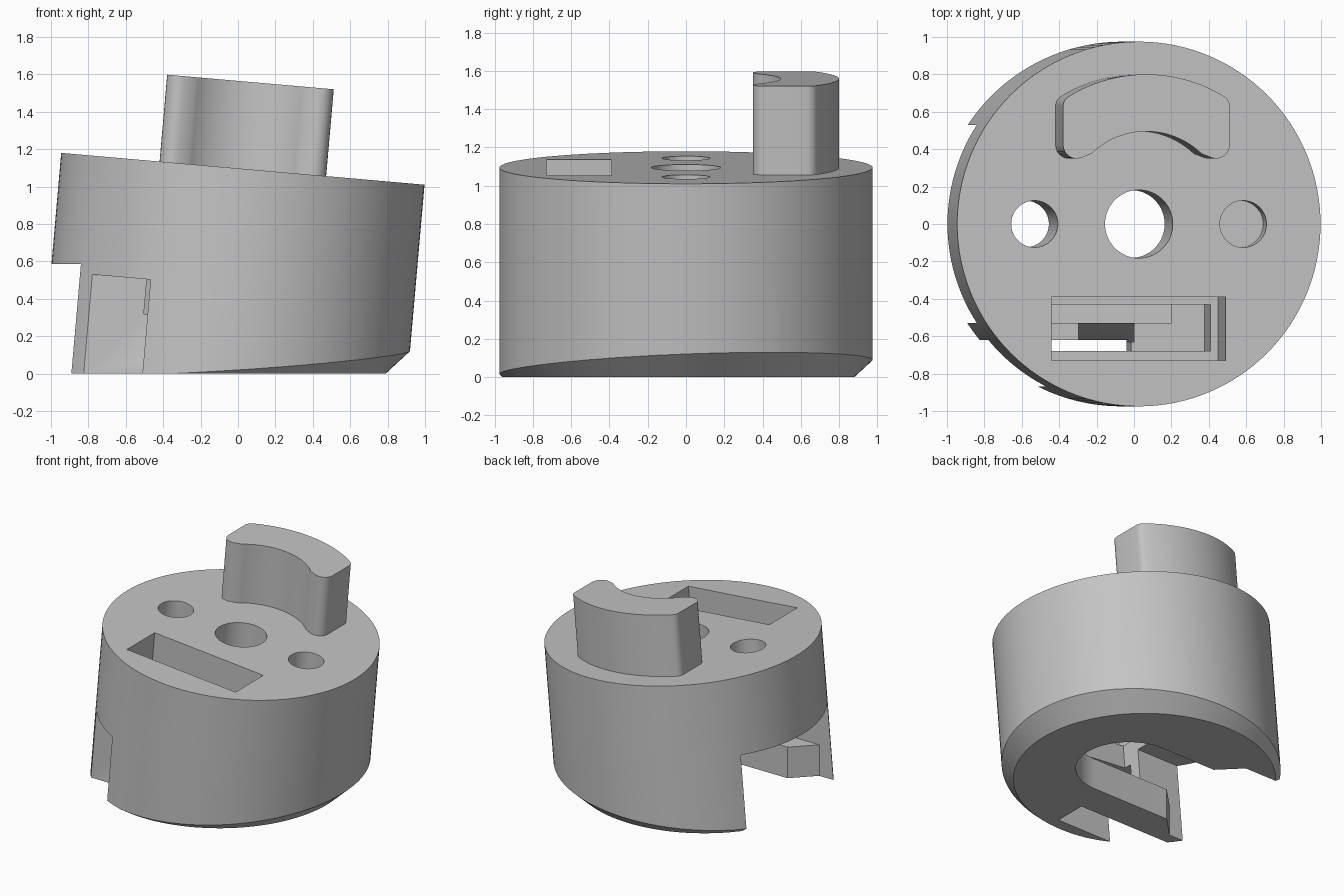
import bpy, bmesh, math
from mathutils import Matrix, Vector

cube = bpy.data.objects.get("Cube")
if cube:
    bpy.data.objects.remove(cube, do_unlink=True)

# Leaning frame: origin at the centre of the upper disc
LEAN = Matrix.Translation((0.026, 0, 1.095)) @ Matrix.Rotation(math.radians(5), 4, 'Y')
WORLD = Matrix.Identity(4)
RADIUS = 0.975

grey = bpy.data.materials.new("plain grey")
grey.use_nodes = True
grey.diffuse_color = (0.55, 0.55, 0.55, 1)
grey.node_tree.nodes["Principled BSDF"].inputs["Base Color"].default_value = (0.55, 0.55, 0.55, 1)


def finish(name, bm, frame):
    bmesh.ops.recalc_face_normals(bm, faces=bm.faces[:])
    mesh = bpy.data.meshes.new(name)
    bm.transform(frame)
    bm.to_mesh(mesh)
    bm.free()
    mesh.materials.append(grey)
    obj = bpy.data.objects.new(name, mesh)
    bpy.context.collection.objects.link(obj)
    return obj


def prism(name, outline, low, high, frame=WORLD, axis='z'):
    """Extrude a flat outline along z, or along x for a (y, z) outline."""
    bm = bmesh.new()
    place = (lambda a, b, h: (a, b, h)) if axis == 'z' else (lambda a, b, h: (h, a, b))
    face = bm.faces.new([bm.verts.new(place(a, b, low)) for a, b in outline])
    moved = bmesh.ops.extrude_face_region(bm, geom=[face])["geom"]
    shift = Vector(place(0, 0, high - low))
    bmesh.ops.translate(bm, vec=shift, verts=[v for v in moved if isinstance(v, bmesh.types.BMVert)])
    return finish(name, bm, frame)


def box(name, x, y, z, frame=WORLD):
    return prism(name, [(x[0], y[0]), (x[1], y[0]), (x[1], y[1]), (x[0], y[1])], z[0], z[1], frame)


def round_solid(name, centre, r_low, r_high, low, high, frame=WORLD, sides=128):
    bm = bmesh.new()
    bmesh.ops.create_cone(bm, cap_ends=True, segments=sides, radius1=r_low,
                          radius2=r_high, depth=high - low)
    bmesh.ops.translate(bm, vec=(*centre, (low + high) / 2), verts=bm.verts[:])
    return finish(name, bm, frame)


def arc(centre, r, start, end, steps):
    angles = [math.radians(start + (end - start) * i / steps) for i in range(steps + 1)]
    return [(centre[0] + r * math.cos(a), centre[1] + r * math.sin(a)) for a in angles]


def combine(target, cutter, operation='DIFFERENCE'):
    mod = target.modifiers.new("cut", 'BOOLEAN')
    mod.operation = operation
    mod.solver = 'EXACT'
    mod.object = cutter
    bpy.context.view_layer.objects.active = target
    bpy.ops.object.modifier_apply(modifier=mod.name)
    bpy.data.objects.remove(cutter, do_unlink=True)


def smooth(obj):
    bpy.ops.object.select_all(action='DESELECT')
    obj.select_set(True)
    bpy.context.view_layer.objects.active = obj
    bpy.ops.object.shade_smooth_by_angle(angle=math.radians(25))


# Leaning drum, trimmed level at the bottom by an offset cone that leaves the chamfer
body = round_solid("body", (0, 0), RADIUS, RADIUS, -1.5, 0, LEAN)
cone = round_solid("chamfer_cone", (-0.13, -0.04), 0.92, 0.92 + 1.08 * 2, 0, 2)
combine(body, cone, 'INTERSECT')

# Round-ended slot in the underside with a flared mouth
slot = arc((0.05, 0), 0.37, -90, 90, 32)
slot += [(-0.42, 0.37), (-0.58, 0.53), (-1.3, 0.53), (-1.3, -0.53), (-0.77, -0.53), (-0.61, -0.37)]
combine(body, prism("slot", slot, -0.2, 0.585))

# Space above the low guide block beside the slot
combine(body, box("guide_gap", (-1.3, 0.2), (-0.53, -0.2), (0.24, 0.585)))

# Side channel opening through the outer wall
combine(body, box("side_channel", (-1.3, 0.03), (-0.87, -0.62), (-1.4, -0.633), LEAN))

# Stepped rectangular pocket in the upper face
combine(body, box("pocket", (-0.468, 0.466), (-0.73, -0.39), (-0.46, 0.2), LEAN))
combine(body, box("inner_pocket", (-0.46, 0.424), (-0.68, -0.43), (-0.82, -0.3), LEAN))
slope = [(-0.52, 0.3), (-0.63, 0.3), (-0.63, 0.06)]
combine(body, prism("pocket_slope", slope, -0.44, 0, WORLD, 'x'))

# Round holes: middle and one side open into the slot, the other is shallow
for name, x, r, depth in (("middle_hole", 0, 0.182, 0.7),
                          ("open_hole", -0.56, 0.125, 0.7),
                          ("blind_hole", 0.56, 0.125, 0.2)):
    combine(body, round_solid(name, (x, 0), r, r, -depth, 0.1, LEAN, 64))
smooth(body)

# Curved lug standing on the upper face: right half outline, then mirrored
half = arc((0, 0.07), 0.425, 90, 46, 14)
half += arc((0.375, 0.422), 0.072, -110, 0, 8)
half += arc((0.387, 0.63), 0.06, 0, 58, 6)
half += arc((0, 0), 0.8, 60.5, 90, 14)
outline = half + [(-x, y) for x, y in reversed(half[1:-1])]
lug = prism("curved_lug", outline, -0.02, 0.466, LEAN)
smooth(lug)
